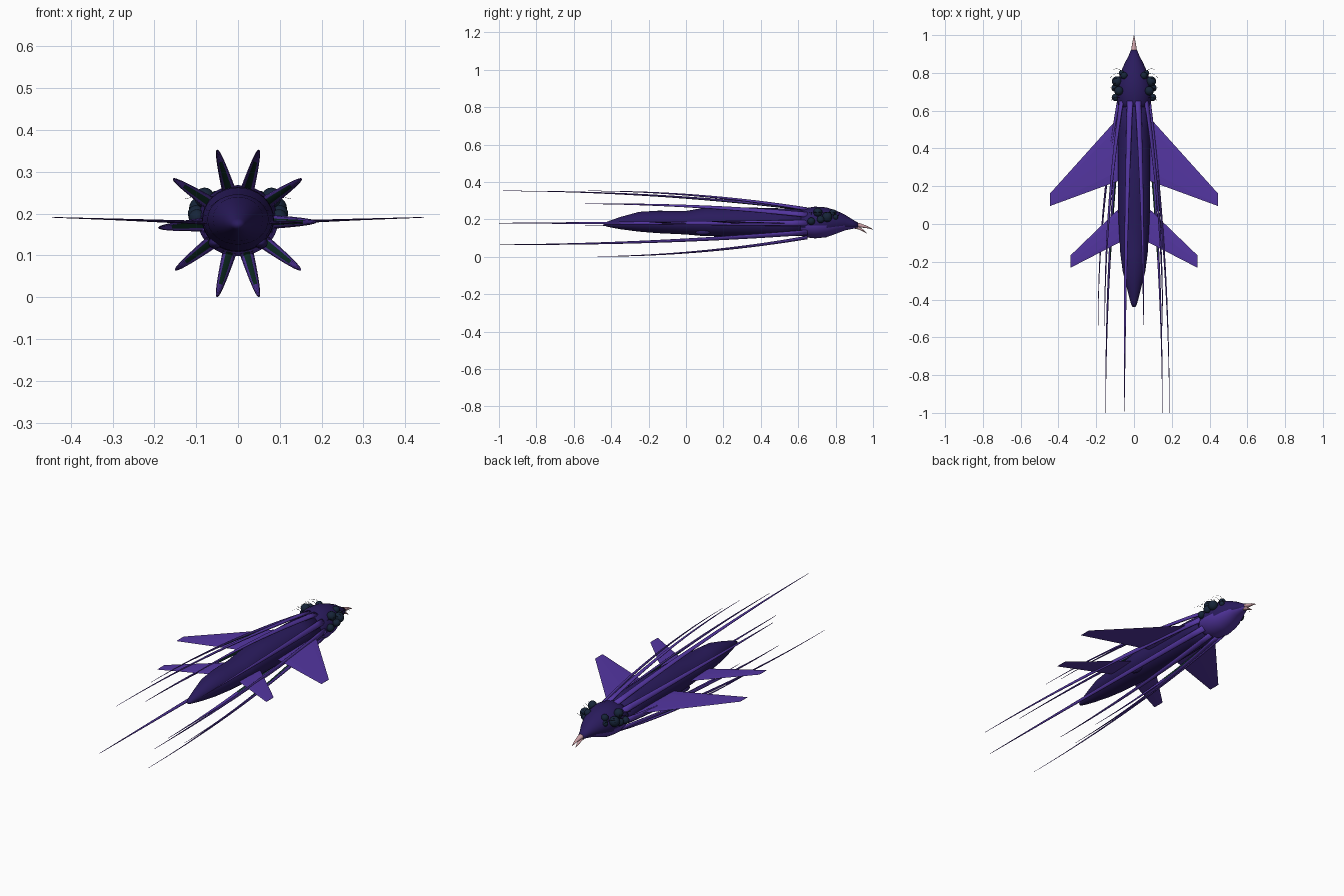
import bpy, bmesh, math
from mathutils import Vector

old = bpy.data.objects.get("Cube")
if old:
    bpy.data.objects.remove(old, do_unlink=True)


def material(name, rgb):
    m = bpy.data.materials.new(name)
    m.use_nodes = True
    m.diffuse_color = (*rgb, 1)
    m.node_tree.nodes["Principled BSDF"].inputs["Base Color"].default_value = (*rgb, 1)
    return m


DARK = material("deep purple skin", (0.023, 0.011, 0.11))
LIGHT = material("violet skin", (0.088, 0.037, 0.36))
GREEN = material("dark green suckers", (0.005, 0.03, 0.02))
EYE = material("blue black eye", (0.008, 0.018, 0.04))
BEAK = material("pink beak", (0.6, 0.35, 0.38))
LASH = material("black lash", (0.01, 0.01, 0.014))


def finish(name, bm, mats, rule=None, smooth=True):
    bmesh.ops.recalc_face_normals(bm, faces=bm.faces)
    bm.normal_update()
    for f in bm.faces:
        f.smooth = smooth
        if rule:
            f.material_index = rule(f)
    me = bpy.data.meshes.new(name)
    bm.to_mesh(me)
    bm.free()
    for m in mats:
        me.materials.append(m)
    ob = bpy.data.objects.new(name, me)
    bpy.context.collection.objects.link(ob)


def loft(name, sections, sides, mats, rule=None, smooth=True):
    """Skin elliptical sections given as (centre, half axis u, half axis v)."""
    bm = bmesh.new()
    rings = []
    for c, u, v in sections:
        ring = []
        for i in range(sides):
            a = math.tau * i / sides
            ring.append(bm.verts.new(Vector(c) + Vector(u) * math.cos(a) + Vector(v) * math.sin(a)))
        rings.append(ring)
    for r, s in zip(rings, rings[1:]):
        for i in range(sides):
            j = (i + 1) % sides
            bm.faces.new((r[i], r[j], s[j], s[i]))
    bm.faces.new(rings[0])
    bm.faces.new(rings[-1])
    finish(name, bm, mats, rule, smooth)


def along_y(rows):
    """Rows of (y, z, half width, half height)."""
    return [((0, y, z), (w, 0, 0), (0, 0, h)) for y, z, w, h in rows]


def ball(name, pos, size, mat):
    bm = bmesh.new()
    bmesh.ops.create_uvsphere(bm, u_segments=20, v_segments=12, radius=1)
    for v in bm.verts:
        v.co = Vector(p + c * s for p, c, s in zip(pos, v.co, size))
    finish(name, bm, [mat])


# Long tapering mantle
loft("mantle", along_y([
    (-0.44, 0.173, 0.008, 0.006), (-0.42, 0.174, 0.017, 0.014),
    (-0.35, 0.18, 0.035, 0.033), (-0.25, 0.187, 0.06, 0.053),
    (-0.15, 0.186, 0.073, 0.06), (0, 0.182, 0.081, 0.063),
    (0.1, 0.186, 0.085, 0.076), (0.3, 0.186, 0.086, 0.078),
    (0.5, 0.184, 0.083, 0.075), (0.66, 0.183, 0.075, 0.07)]), 32, [DARK])

# Head with a lighter underside
loft("head", along_y([
    (0.61, 0.182, 0.076, 0.068), (0.64, 0.182, 0.088, 0.078),
    (0.69, 0.183, 0.096, 0.085), (0.75, 0.184, 0.088, 0.08),
    (0.8, 0.185, 0.072, 0.063), (0.85, 0.183, 0.05, 0.042),
    (0.89, 0.174, 0.029, 0.025), (0.92, 0.168, 0.017, 0.014)]), 32,
    [DARK, LIGHT], lambda f: int(f.calc_center_median().z < 0.16))

# Hooked beak
loft("upper_beak", along_y([
    (0.89, 0.173, 0.018, 0.015), (0.93, 0.168, 0.014, 0.011),
    (0.97, 0.158, 0.007, 0.006), (1.0, 0.146, 0.001, 0.001)]), 12, [BEAK])
loft("lower_beak", along_y([
    (0.89, 0.164, 0.015, 0.011), (0.925, 0.153, 0.011, 0.008),
    (0.95, 0.138, 0.006, 0.005), (0.967, 0.126, 0.001, 0.001)]), 12, [BEAK])


# Flat swept fins: root and tip as (x, y, half chord)
def fin(name, side, root, tip, z_root, z_tip):
    sections = [((side * x, y, z), (0, c, 0), (0, 0, t))
                for (x, y, c), z, t in ((root, z_root, 0.004), (tip, z_tip, 0.0008))]
    loft(name, sections, 8, [LIGHT], smooth=False)


# Eye cluster as (x, y, z, radius), for one side
EYES = [(0.09, 0.755, 0.213, 0.027), (0.052, 0.785, 0.235, 0.019),
        (0.08, 0.705, 0.238, 0.024), (0.098, 0.67, 0.19, 0.02),
        (0.1, 0.72, 0.2, 0.02), (0.066, 0.8, 0.212, 0.014)]

for side, word in ((1, "left"), (-1, "right")):
    fin(word + "_front_fin", side, (0.05, 0.42, 0.18), (0.445, 0.128, 0.033), 0.178, 0.191)
    fin(word + "_rear_fin", side, (0.05, 0.013, 0.097), (0.335, -0.198, 0.033), 0.176, 0.187)
    for i, (x, y, z, r) in enumerate(EYES):
        ball(f"{word}_eye_{i + 1}", (side * x, y, z), (r, r, r), EYE)
    ball(word + "_belly_bump", (side * 0.055, 0.09, 0.13), (0.016, 0.04, 0.014), DARK)
    # Thin curling lashes around the eyes
    for i in range(7):
        y = 0.66 + 0.025 * i
        path = []
        for k in range(5):
            t = k / 4
            r = 0.001 * (1 - t) + 0.0003
            c = (side * (0.065 + 0.062 * t), y + 0.02 * math.sin(3 * t) - 0.015 * t,
                 0.215 + 0.02 * t + 0.012 * math.sin(math.pi * t))
            path.append((c, (0, r, 0), (0, 0, r)))
        loft(f"{word}_lash_{i + 1}", path, 4, [LASH])

# Trailing arms, flaring out behind the head: tip x, tip z, tip y
ARMS = [(0.05, 0.352, -0.54), (-0.05, 0.352, -1), (0.152, 0.283, -0.54),
        (-0.155, 0.283, -0.54), (0.187, 0.18, -1), (-0.19, 0.166, -0.54),
        (0.15, 0.065, -1), (-0.15, 0.065, -1), (0.05, 0.001, -0.54), (-0.05, 0.001, -0.54)]
CENTRE = Vector((0, 0, 0.18))
STEPS = 20

for i, (x, z, y_end) in enumerate(ARMS):
    reach = Vector((x, 0, z)) - CENTRE
    out = reach.normalized()
    across = out.cross(Vector((0, 1, 0)))
    path = []
    for k in range(STEPS + 1):
        t = k / STEPS
        c = CENTRE + reach * (0.43 + 0.57 * (1 - (1 - t) ** 2))
        c.y = 0.65 + (y_end - 0.65) * t
        path.append((c, across * (0.0155 * (1 - t) + 0.001),
                     out * (0.008 * (1 - t) + 0.0007)))

    # Green sucker strip down the middle of the inner side, fading out halfway
    def suckers(f, out=out, y_stop=0.65 + (y_end - 0.65) * 0.5):
        return int(f.normal.dot(out) < -0.95 and f.calc_center_median().y > y_stop)

    loft(f"arm_{i + 1}", path, 12, [LIGHT, GREEN], suckers)
